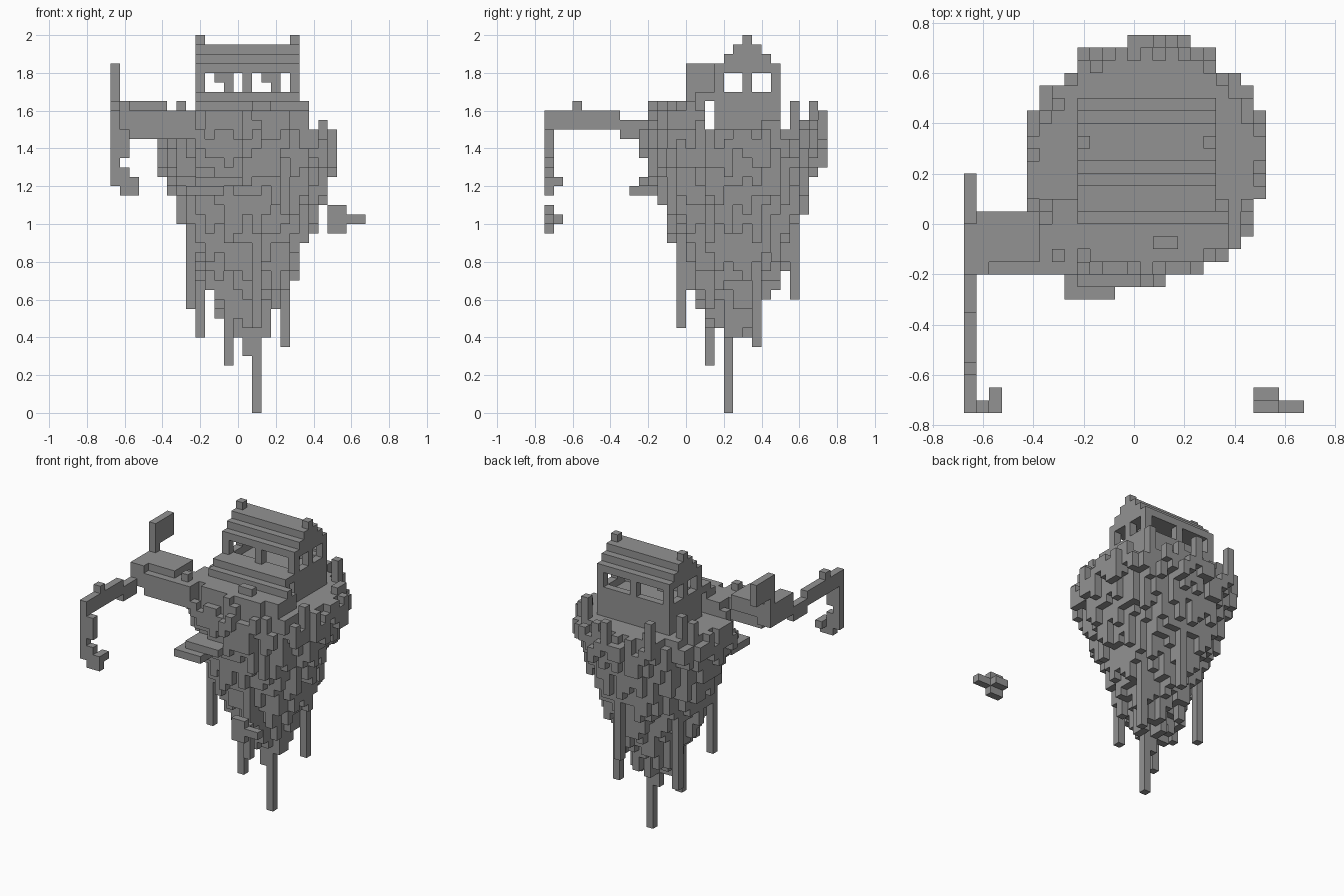
import bpy, bmesh, random
from itertools import product
from math import ceil, floor, hypot
from mathutils import Vector

random.seed(7)
if "Cube" in bpy.data.objects:
    bpy.data.objects.remove(bpy.data.objects["Cube"], do_unlink=True)

U = 0.05                                # edge of one block
CORNER = Vector((-0.675, -0.75, 0))     # corner of the block lattice

stone = bpy.data.materials.new("grey stone")
stone.use_nodes = True
stone.diffuse_color = (0.29, 0.29, 0.29, 1)
shader = stone.node_tree.nodes["Principled BSDF"]
shader.inputs["Base Color"].default_value = stone.diffuse_color


def cells_along(axis, extent):
    """Lattice indices touched by an interval, or by a single position."""
    start, *rest = extent if isinstance(extent, tuple) else (extent,)
    first = floor((start - CORNER[axis]) / U + 0.1)
    if not rest:
        return range(first, first + 1)
    return range(first, ceil((rest[0] - CORNER[axis]) / U - 0.1))


def box(x, y, z):
    """Set of blocks filling a box."""
    return set(product(*(cells_along(axis, extent) for axis, extent in enumerate((x, y, z)))))


def build(name, blocks):
    """Turn blocks into one mesh made of their exposed faces."""
    bm = bmesh.new()
    for cell, axis, side in product(blocks, range(3), (False, True)):
        neighbour = list(cell)
        neighbour[axis] += 1 if side else -1
        if tuple(neighbour) in blocks:
            continue
        across = Vector.Fill(3)
        upward = Vector.Fill(3)
        across[(axis + 1) % 3] = upward[(axis + 2) % 3] = 1
        base = Vector(cell)
        base[axis] += side
        loop = [base, base + across, base + across + upward, base + upward]
        verts = [bm.verts.new(CORNER + point * U) for point in loop]
        bm.faces.new(verts if side else reversed(verts))
    bmesh.ops.remove_doubles(bm, verts=bm.verts, dist=U / 10)
    mesh = bpy.data.meshes.new(name)
    bm.to_mesh(mesh)
    bm.free()
    mesh.materials.append(stone)
    bpy.context.collection.objects.link(bpy.data.objects.new(name, mesh))


# Floating island: ragged columns hanging from a rounded plateau
island = set()
rim_posts = set()
ground = 1.5
for i, j in product(range(27), range(30)):
    x = CORNER.x + (i + 0.5) * U
    y = CORNER.y + (j + 0.5) * U
    radius = 2 * hypot(x - U, y - U * 5)
    if radius > random.uniform(0.93, 1.01):
        continue
    bottom = 0.35 + 1.1 * radius ** 1.6 + U * random.randint(0, 3)
    top = ground
    if -0.15 < y < 0.1 and abs(x) < 0.35 and radius < 0.9:
        top += 2 * U                    # raised terrace at the front
    elif radius > 0.85:
        top -= U * random.randint(0, 2)
        if random.random() < 0.2:       # stubs standing on the rim
            rim_posts |= box(x, y, (top, top + U * random.randint(1, 2)))
    island |= box(x, y, (min(bottom, top - 2 * U), top))
build("island_rock", island)

# Tall posts on the plateau
for x, y in ((0.35, 0.55), (-0.2, 0.65), (-0.3, 0.45), (0.35, 0), (0.1, -0.1), (0.15, -0.1)):
    rim_posts |= box(x, y, (ground - 2 * U, ground + 3 * U))
build("rim_posts", rim_posts - island)

# Long hanging spikes around the deepest one
spikes = box((0.05, 0.1), (0.2, 0.25), (0.3, 1))
for x, y, tip in ((0.1, 0.2, 0), (-0.05, 0.1, 0.25), (0.25, 0.35, 0.35), (-0.2, 0.35, 0.4),
                  (0.1, -0.05, 0.45), (-0.25, 0.05, 0.55), (0.1, 0.55, 0.6)):
    spikes |= box(x, y, (tip, 1.2))
build("hanging_spikes", spikes - island)

# Ledge bulging from the front of the rock
ledge = box((-0.25, -0.1), (-0.3, -0.1), 1.15) | box((-0.2, 0), (-0.25, -0.1), 1.2)
build("front_ledge", ledge - island)

# House: hollow walls with a pair of windows on every side
width = (-0.2, 0.3)
depth = (0.15, 0.5)
pane = (1.7, 1.8)
house = box(width, depth, (ground, 1.85))
house -= box((-0.15, 0.25), (0.2, 0.45), (1.65, 1.8))
for left, near in ((-0.15, 0.2), (0.1, 0.35)):
    house -= box((left, left + 3 * U), depth, pane)
    house -= box(width, (near, near + 2 * U), pane)
build("house_walls", house)

# Lamps hanging inside from the ceiling
lamps = set()
for x in (-0.1, 0.15):
    lamps |= box((x, x + U), 0.3, 1.75) | box(x + U, 0.3, 1.7)
build("ceiling_lamps", lamps)

# Stepped roof with a finial at each end of the ridge
roof = set()
for step in (1, 2):
    inset = step * U
    roof |= box(width, (depth[0] + inset, depth[1] - inset), 1.8 + inset)
for x in width:
    roof |= box(x, 0.3, 1.95)
build("roof", roof)

# Stepped porch roof over the front door
build("porch_roof", box(width, (0.05, 0.15), 1.65) | box(width, (0, 0.1), 1.6))

# Side beam
beam = box((-0.6, -0.4), (-0.15, 0.05), (1.55, 1.65))
beam |= box((-0.55, -0.25), (-0.2, 0), (1.45, 1.6))
beam |= box(-0.3, -0.15, 1.6)
build("side_beam", beam - island)

# Forward arm ending in a hanging hook
arm_x = -0.65
tip_y = -0.75
arm = box((arm_x, -0.6), (-0.2, 0.05), (ground, 1.65)) - beam
arm |= box(arm_x, (-0.35, -0.2), (1.45, 1.55))
arm |= box(arm_x, (tip_y, -0.35), (ground, 1.6))
arm |= box(arm_x, -0.6, 1.6)
build("hook_arm", arm)

hook = box(arm_x, tip_y, (1.2, ground))
hook |= box(-0.6, tip_y, (1.35, ground))
hook |= box((arm_x, -0.6), tip_y, (1.2, 1.3))
hook |= box((-0.6, -0.55), tip_y, (1.15, 1.25))
hook |= box(-0.55, (tip_y, -0.65), 1.2)
build("hook", hook)

# Flag on a short pole
build("flag", box(arm_x, 0, (1.65, 1.85)) | box(arm_x, (0, 0.2), (1.7, 1.85)))

# Small loose rock floating in front
loose = box((0.5, 0.55), tip_y, (0.95, 1.1))
loose |= box((0.5, 0.55), (tip_y, -0.65), 1)
loose |= box((0.5, 0.65), tip_y, 1)
build("floating_rock", loose)
